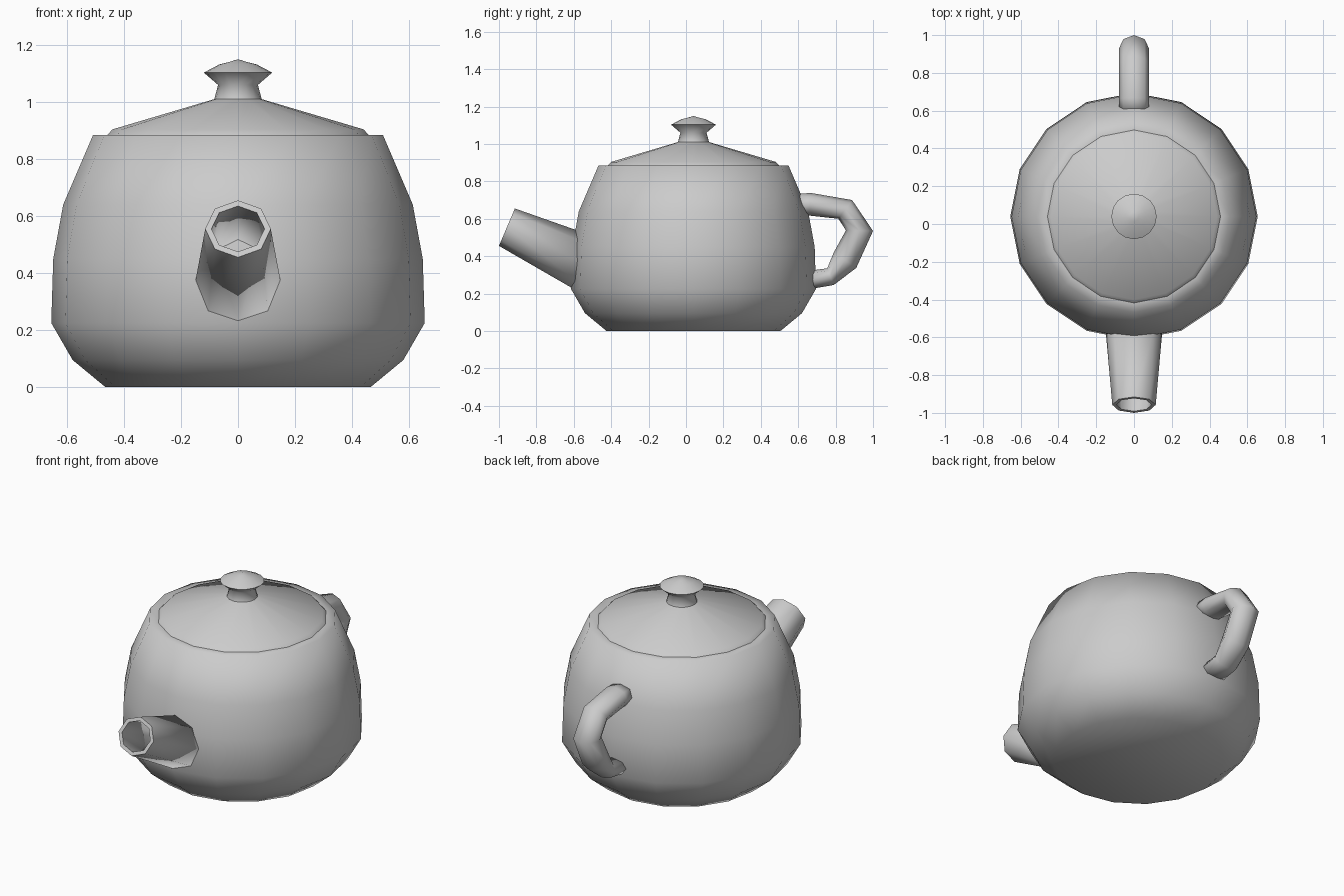
import bpy, math
from math import sin, cos, pi
from mathutils import Vector

if "Cube" in bpy.data.objects:
    bpy.data.objects.remove(bpy.data.objects["Cube"])

CY = 0.04  # body axis position in y


def make(name, verts, faces, sharp):
    me = bpy.data.meshes.new(name)
    me.from_pydata(verts, [], faces)
    ob = bpy.data.objects.new(name, me)
    bpy.context.collection.objects.link(ob)
    bpy.ops.object.select_all(action='DESELECT')
    bpy.context.view_layer.objects.active = ob
    ob.select_set(True)
    bpy.ops.object.shade_smooth_by_angle(angle=math.radians(sharp))
    return ob


def bridge(rings, n):
    return [(r * n + i, r * n + (i + 1) % n, (r + 1) * n + (i + 1) % n, (r + 1) * n + i)
            for r in range(rings - 1) for i in range(n)]


def lathe(name, profile, sharp, n=16, close_bottom=False, close_top=False):
    verts = [(r * cos(2 * pi * i / n), CY + r * sin(2 * pi * i / n), z)
             for r, z in profile for i in range(n)]
    faces = bridge(len(profile), n)
    if close_bottom:
        faces.append(tuple(reversed(range(n))))
    if close_top:
        c = len(verts)
        verts.append((0, CY, profile[-1][1] + 0.008))
        faces += [(c - n + i, c - n + (i + 1) % n, c) for i in range(n)]
    return make(name, verts, faces, sharp)


def tube(name, rings, sharp, n=8):
    # each ring: upper point (y, z), lower point (y, z), half width in x
    verts = []
    for a, b, w in rings:
        a, b = Vector((0, *a)), Vector((0, *b))
        mid, up = (a + b) / 2, (a - b) / 2
        verts += [mid + up * cos(2 * pi * i / n) + Vector((w * sin(2 * pi * i / n), 0, 0))
                  for i in range(n)]
    return make(name, verts, bridge(len(rings), n), sharp)


# Pot body with flat rim
lathe("body", [(0.465, 0), (0.58, 0.095), (0.655, 0.225), (0.648, 0.45),
               (0.613, 0.64), (0.508, 0.885), (0.45, 0.885)], 80, close_bottom=True)

# Lid with knob
lathe("lid", [(0.458, 0.885), (0.44, 0.904), (0.083, 1.01)], 50)
lathe("knob", [(0.083, 1.01), (0.07, 1.06), (0.12, 1.103), (0.065, 1.132), (0.025, 1.142)],
      80, close_top=True).data.update()

# Hollow spout: inner wall, lip, outer wall
tube("spout", [((-0.56, 0.505), (-0.57, 0.235), 0.125),
               ((-0.923, 0.635), (-0.991, 0.475), 0.093),
               ((-0.915, 0.655), (-1.0, 0.455), 0.115),
               ((-0.56, 0.53), (-0.57, 0.207), 0.15)], 60)

# Loop handle
path = [((0.59, 0.733), (0.60, 0.62)), ((0.668, 0.738), (0.66, 0.617)),
        ((0.888, 0.70), (0.815, 0.60)), ((1.0, 0.535), (0.855, 0.538)),
        ((0.91, 0.337), (0.79, 0.42)), ((0.79, 0.246), (0.755, 0.335)),
        ((0.64, 0.22), (0.64, 0.32))]
tube("handle", [(a, b, 0.08) for a, b in reversed(path)], 80)

# Consistent outward normals on the tubes
import bmesh
for name in ("spout", "handle"):
    me = bpy.data.objects[name].data
    bm = bmesh.new()
    bm.from_mesh(me)
    if name == "handle":
        bmesh.ops.holes_fill(bm, edges=bm.edges[:], sides=8)
    else:
        # close the hidden base between inner and outer wall
        bmesh.ops.bridge_loops(bm, edges=[e for e in bm.edges if e.is_boundary])
    bmesh.ops.recalc_face_normals(bm, faces=bm.faces[:])
    for f in bm.faces:
        f.smooth = True
    bm.to_mesh(me)
    bm.free()
